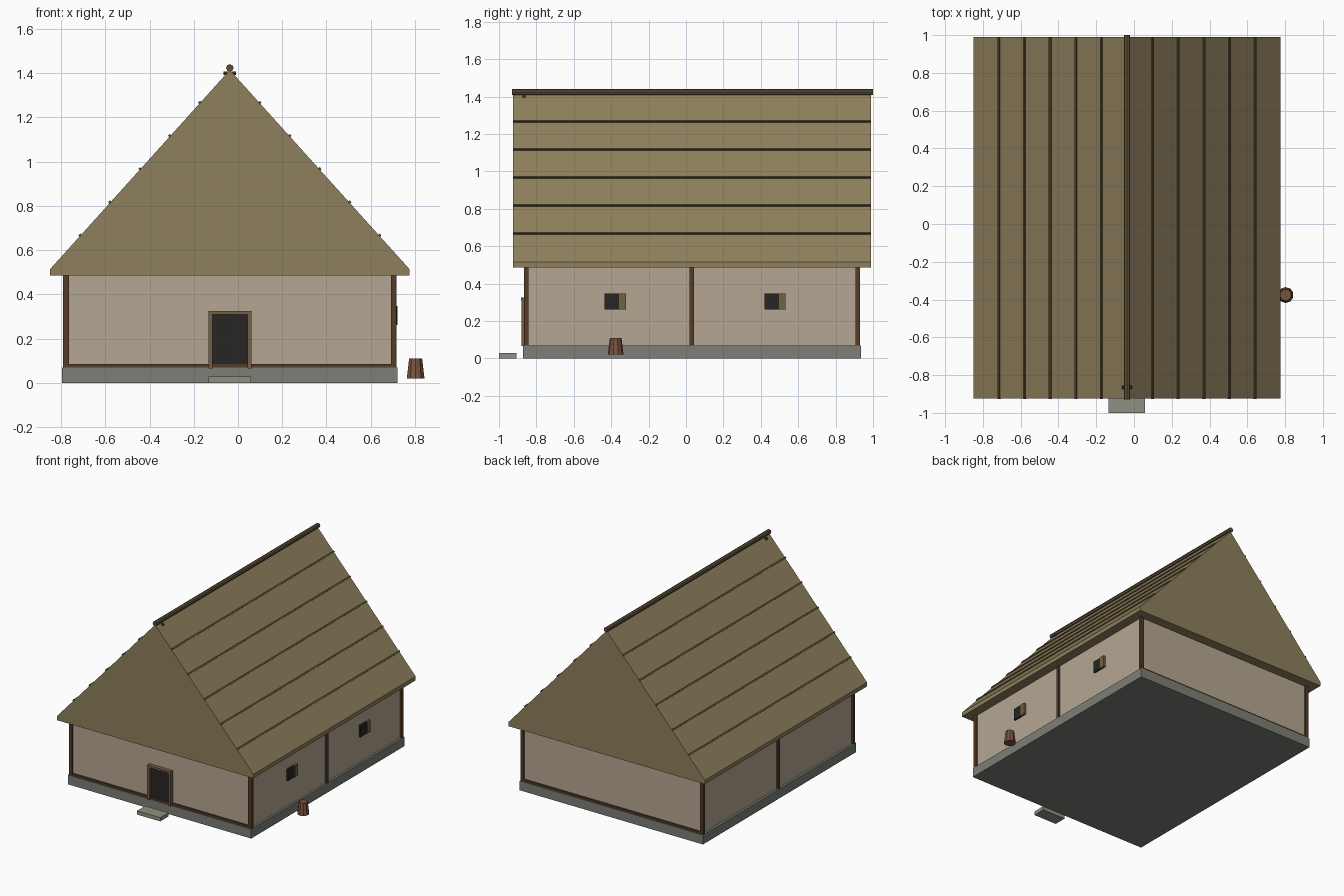
import bpy, bmesh, math

if "Cube" in bpy.data.objects:
    bpy.data.objects.remove(bpy.data.objects["Cube"])

CX, CY = -0.037, 0.032          # centre of the house
PEAK, EAVE = 1.415, 0.515
HALF = 0.812                    # half width of the roof


def mat(name, r, g, b):
    m = bpy.data.materials.new(name)
    m.diffuse_color = (r, g, b, 1)
    m.use_nodes = True
    m.node_tree.nodes["Principled BSDF"].inputs["Base Color"].default_value = m.diffuse_color
    return m


STONE = mat("stone", 0.20, 0.21, 0.18)
SLAB = mat("slab", 0.28, 0.28, 0.22)
PLASTER = mat("plaster", 0.46, 0.39, 0.29)
TIMBER = mat("timber", 0.09, 0.045, 0.022)
FRAME = mat("frame_wood", 0.18, 0.12, 0.06)
THATCH = mat("thatch", 0.27, 0.215, 0.108)
ROPE = mat("thatch_band", 0.11, 0.08, 0.04)
DARK = mat("opening", 0.02, 0.019, 0.017)
BUCKET = mat("bucket_wood", 0.19, 0.085, 0.05)


def finish(name, bm, m):
    bmesh.ops.recalc_face_normals(bm, faces=bm.faces)
    me = bpy.data.meshes.new(name)
    bm.to_mesh(me)
    bm.free()
    me.materials.append(m)
    ob = bpy.data.objects.new(name, me)
    bpy.context.collection.objects.link(ob)
    return ob


def box(name, x, y, z, m):
    """Box from (min, max) ranges."""
    bm = bmesh.new()
    bmesh.ops.create_cube(bm, size=1)
    for v in bm.verts:
        for i, (a, b) in enumerate((x, y, z)):
            v.co[i] = a if v.co[i] < 0 else b
    return finish(name, bm, m)


def prism(name, pts, y0, y1, m):
    """Extrude an x-z profile along y."""
    bm = bmesh.new()
    f = bm.faces.new([bm.verts.new((x, y0, z)) for x, z in pts])
    ext = bmesh.ops.extrude_face_region(bm, geom=[f])["geom"]
    for v in ext:
        if isinstance(v, bmesh.types.BMVert):
            v.co.y = y1
    return finish(name, bm, m)


def cone(name, loc, r1, r2, depth, sides, m, rot=(0, 0, 0)):
    bm = bmesh.new()
    bmesh.ops.create_cone(bm, cap_ends=True, segments=sides,
                          radius1=r1, radius2=r2, depth=depth)
    ob = finish(name, bm, m)
    ob.location, ob.rotation_euler = loc, rot
    return ob


# foundation, walls and step
box("foundation", (-0.795, 0.72), (-0.872, 0.935), (0, 0.07), STONE)
box("walls", (-0.778, 0.704), (-0.853, 0.917), (0.07, 0.49), PLASTER)
box("door_step", (-0.134, 0.058), (-1.0, -0.905), (0, 0.028), SLAB)

# timber posts on the corners and side middles, sills on the gable walls
for sx, side in ((-1, "left"), (1, "right")):
    x = CX + sx * 0.741
    for y, place in ((-0.855, "front"), (0.032, "middle"), (0.918, "back")):
        box(f"post_{side}_{place}", (x - 0.013, x + 0.013),
            (y - 0.012, y + 0.012), (0.07, 0.49), TIMBER)
for y, place in ((-0.855, "front"), (0.918, "back")):
    box(f"sill_{place}", (-0.77, 0.695), (y - 0.011, y + 0.011), (0.07, 0.085), TIMBER)

# door with frame
box("door_opening", (-0.12, 0.043), (-0.862, -0.84), (0.068, 0.312), DARK)
for x in (-0.134, 0.042):
    box("door_jamb", (x, x + 0.018), (-0.88, -0.845), (0.066, 0.312), FRAME)
box("door_lintel", (-0.134, 0.06), (-0.882, -0.845), (0.31, 0.325), FRAME)

# right-hand windows with a sliding shutter
for y in (-0.435, 0.42):
    box("window_opening", (0.69, 0.718), (y, y + 0.08), (0.262, 0.348), DARK)
    box("window_shutter", (0.69, 0.722), (y + 0.078, y + 0.113), (0.262, 0.348), FRAME)

# solid thatched roof
prism("roof", [(CX - HALF, 0.485), (CX + HALF, 0.485), (CX + HALF, EAVE),
               (CX, PEAK), (CX - HALF, EAVE)], -0.925, 0.99, THATCH)

# bands across the thatch
slope = math.atan2(PEAK - EAVE, HALF)
for s in (-1, 1):
    for i in range(1, 6):
        t = i / 6
        band = box("roof_band", (-0.006, 0.006), (-0.958, 0.958), (-0.006, 0.006), ROPE)
        band.location = (CX + s * HALF * t, CY, PEAK + (EAVE - PEAK) * t + 0.002)
        band.rotation_euler.y = s * slope

# ridge pole and its peg
cone("ridge_pole", (CX, 0.035, 1.424), 0.017, 0.017, 1.93, 8, ROPE, (math.pi / 2, 0, 0))
cone("ridge_peg", (CX, -0.865, 1.4), 0.009, 0.009, 0.055, 6, TIMBER, (0, math.pi / 2, 0))

# upturned bucket
cone("bucket", (0.803, -0.376, 0.065), 0.042, 0.031, 0.09, 10, BUCKET)
